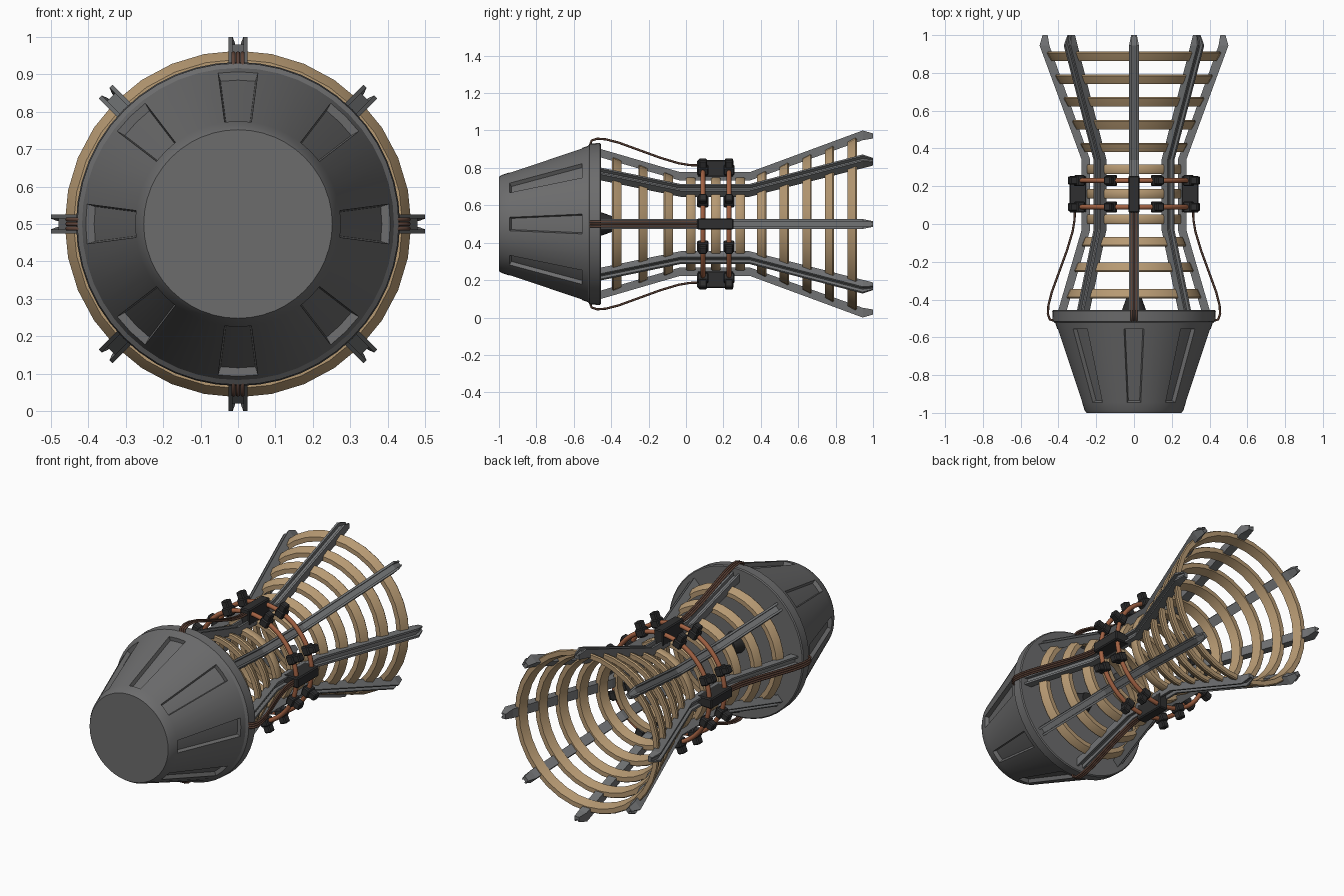
import bpy, bmesh, math
from mathutils import Matrix, Vector

if "Cube" in bpy.data.objects:
    bpy.data.objects.remove(bpy.data.objects["Cube"])

AX = 0.5  # height of the long axis


def mat(name, col):
    m = bpy.data.materials.new(name)
    m.diffuse_color = (*col, 1)
    m.use_nodes = True
    m.node_tree.nodes["Principled BSDF"].inputs["Base Color"].default_value = m.diffuse_color
    return m


GREY = mat("housing grey", (0.15, 0.15, 0.152))
STEEL = mat("rib steel", (0.165, 0.17, 0.175))
TAN = mat("tan ring", (0.47, 0.32, 0.17))
BLACK = mat("clamp black", (0.028, 0.028, 0.029))
COPPER = mat("copper rod", (0.36, 0.12, 0.055))
WIRE = mat("brown wire", (0.11, 0.055, 0.038))


def finish(name, bm, m, angle=35):
    bmesh.ops.recalc_face_normals(bm, faces=bm.faces)
    me = bpy.data.meshes.new(name)
    bm.to_mesh(me)
    bm.free()
    ob = bpy.data.objects.new(name, me)
    bpy.context.collection.objects.link(ob)
    me.materials.append(m)
    if angle:
        bpy.ops.object.select_all(action='DESELECT')
        ob.select_set(True)
        bpy.context.view_layer.objects.active = ob
        bpy.ops.object.shade_smooth_by_angle(angle=math.radians(angle))
    return ob


def pt(r, y, a, t=0.0):
    """Point at radius r, depth y, angle a, tangential offset t."""
    return Vector((r * math.cos(a) - t * math.sin(a), y, AX + r * math.sin(a) + t * math.cos(a)))


def lathe(bm, prof, n, closed=False):
    """Revolve (radius, y) points around the long axis; caps the ends when open."""
    rings = [[bm.verts.new(pt(r, y, 2 * math.pi * i / n)) for i in range(n)] for r, y in prof]
    rows = []
    for k in range(len(rings) if closed else len(rings) - 1):
        A, B = rings[k], rings[(k + 1) % len(rings)]
        rows.append([bm.faces.new((A[i], A[(i + 1) % n], B[(i + 1) % n], B[i])) for i in range(n)])
    if not closed:
        bm.faces.new(rings[0])
        bm.faces.new(rings[-1])
    return rows


def loft(bm, sections):
    """Skin a list of equal-length closed sections and cap both ends."""
    vs = [[bm.verts.new(p) for p in s] for s in sections]
    n = len(vs[0])
    for A, B in zip(vs, vs[1:]):
        for i in range(n):
            bm.faces.new((A[i], A[(i + 1) % n], B[(i + 1) % n], B[i]))
    bm.faces.new(vs[0])
    bm.faces.new(vs[-1])


def radial_box(bm, a, r0, r1, y0, y1, w, bev=0.006):
    """Box standing on the long axis at angle a, with chamfered edges."""
    res = bmesh.ops.create_cube(bm, size=1)
    M = Matrix.Translation(pt((r0 + r1) / 2, (y0 + y1) / 2, a)) @ Matrix.Rotation(-a, 4, 'Y') \
        @ Matrix.Diagonal((r1 - r0, y1 - y0, w, 1))
    bmesh.ops.transform(bm, matrix=M, verts=res['verts'])
    edges = list({e for v in res['verts'] for e in v.link_edges})
    bmesh.ops.bevel(bm, geom=edges, offset=bev, segments=1, affect='EDGES')


# Conical housing with eight sunken panels
bm = bmesh.new()
rows = lathe(bm, [(0.252, -1), (0.262, -0.985), (0.275, -0.945), (0.407, -0.555),
                  (0.417, -0.525), (0.43, -0.515), (0.433, -0.46), (0.427, -0.455)], 48)
bmesh.ops.recalc_face_normals(bm, faces=bm.faces)
panels = [rows[2][i] for i in range(48) if i % 6 in (0, 5)]
bmesh.ops.inset_region(bm, faces=panels, thickness=0.005, depth=-0.022, use_even_offset=True)
finish("conical_housing", bm, GREY, 25)

# Small dark hub on the back of the housing
bm = bmesh.new()
lathe(bm, [(0.065, -0.46), (0.058, -0.44), (0.04, -0.39)], 24)
finish("rear_hub", bm, BLACK)

# Eight channel-section ribs: (y, outer radius, inner radius, half width, groove depth)
RIB = [(-0.47, 0.405, 0.36, 0.026, 0.02), (-0.03, 0.277, 0.232, 0.026, 0.02),
       (0.34, 0.277, 0.232, 0.026, 0.02), (0.945, 0.50, 0.448, 0.026, 0.02),
       (1.0, 0.484, 0.457, 0.015, 0.008)]
for k in range(8):
    a = k * math.pi / 4
    bm = bmesh.new()
    secs = []
    for y, ro, ri, w, g in RIB:
        c = w * 0.55
        secs.append([pt(r, y, a, t) for r, t in
                     ((ri, -w), (ro, -w), (ro, -c), (ro - g, -c),
                      (ro - g, c), (ro, c), (ro, w), (ri, w))])
    loft(bm, secs)
    finish(f"rib_{k + 1}", bm, STEEL, 0)


def rib_radius(y):
    for (y0, r0, *_), (y1, r1, *_) in zip(RIB, RIB[1:]):
        if y <= y1:
            return r0 + (r1 - r0) * (y - y0) / (y1 - y0)


# Tan hoops that follow the slope of the ribs
for k, y in enumerate([-0.37, -0.23, -0.095, 0.025, 0.16, 0.29, 0.405, 0.525, 0.647, 0.767, 0.888]):
    bm = bmesh.new()
    h = 0.025
    ra, rb = rib_radius(y - h) - 0.026, rib_radius(y + h) - 0.026
    t = 0.03
    lathe(bm, [(ra - 0.004, y - h), (ra + 0.001, y - h * 0.7), (rb + 0.001, y + h * 0.7),
               (rb - 0.004, y + h), (rb - t, y + h), (ra - t, y - h)], 32, True)
    finish(f"hoop_{k + 1}", bm, TAN, 40)

# Two copper ring rods around the waist
for k, y in enumerate((0.09, 0.23)):
    bm = bmesh.new()
    lathe(bm, [(0.312 + 0.013 * math.cos(b), y + 0.013 * math.sin(b))
               for b in (i * math.pi / 4 for i in range(8))], 48, True)
    finish(f"copper_ring_{k + 1}", bm, COPPER, 60)

# Long clamps on the four main ribs
for k in range(4):
    bm = bmesh.new()
    a = k * math.pi / 2
    radial_box(bm, a, 0.25, 0.342, 0.06, 0.255, 0.058)
    finish(f"main_clamp_{k + 1}", bm, BLACK, 0)

# Paired lugs gripping the rods midway between ribs
for k in range(8):
    a = (k + 0.5) * math.pi / 4
    bm = bmesh.new()
    for y in (0.09, 0.23):
        radial_box(bm, a, 0.285, 0.373, y - 0.022, y + 0.022, 0.042)
        radial_box(bm, a, 0.29, 0.335, y - 0.03, y + 0.03, 0.052)
    finish(f"rod_lugs_{k + 1}", bm, BLACK, 0)

# Triple wires from the housing rim to each main clamp
PATH = [(0.425, -0.512), (0.446, -0.505), (0.456, -0.475), (0.453, -0.43), (0.435, -0.36),
        (0.395, -0.25), (0.355, -0.14), (0.325, -0.04), (0.315, 0.02), (0.313, 0.07)]
for k in range(4):
    a = k * math.pi / 2
    bm = bmesh.new()
    for off in (-0.0125, 0, 0.0125):
        secs = []
        for i, (r, y) in enumerate(PATH):
            p, q = PATH[max(i - 1, 0)], PATH[min(i + 1, len(PATH) - 1)]
            d = Vector((q[0] - p[0], q[1] - p[1])).normalized()
            secs.append([pt(r - d.y * 0.006 * math.cos(b), y + d.x * 0.006 * math.cos(b),
                            a, off + 0.006 * math.sin(b))
                         for b in (j * math.pi / 3 for j in range(6))])
        loft(bm, secs)
    finish(f"wires_{k + 1}", bm, WIRE, 65)
